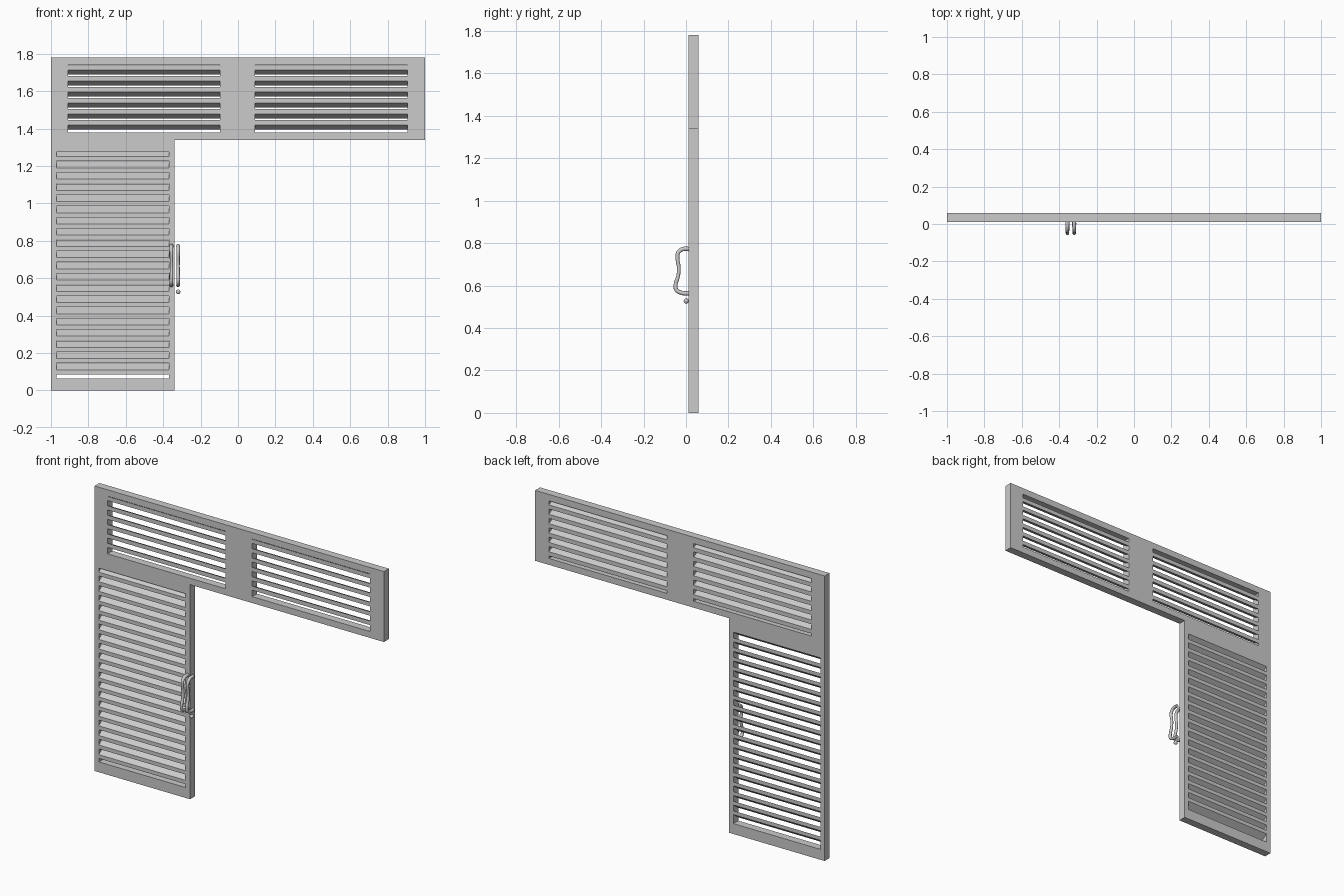
import bpy, bmesh, math
from mathutils import Vector

if "Cube" in bpy.data.objects:
    bpy.data.objects.remove(bpy.data.objects["Cube"])

FRONT, BACK = 0.012, 0.06

def material(name, c):
    m = bpy.data.materials.new(name)
    m.diffuse_color = (c[0], c[1], c[2], 1)
    m.use_nodes = True
    m.node_tree.nodes["Principled BSDF"].inputs["Base Color"].default_value = m.diffuse_color
    return m

GREY = material("light grey", (0.6, 0.6, 0.6))

def finish(bm, name):
    bmesh.ops.remove_doubles(bm, verts=bm.verts, dist=1e-5)
    bmesh.ops.recalc_face_normals(bm, faces=bm.faces)
    me = bpy.data.meshes.new(name)
    bm.to_mesh(me)
    bm.free()
    ob = bpy.data.objects.new(name, me)
    bpy.context.collection.objects.link(ob)
    me.materials.append(GREY)
    return ob

# Openings: x0, x1, z0, z1
DOOR = (-0.97, -0.37, 0.065, 1.275)
VENTS = [(-0.91, -0.095, 1.38, 1.74), (0.09, 0.905, 1.38, 1.74)]

# L-shaped frame, made as a grid of solid and empty cells
def frame():
    xs = [-1, -0.97, -0.91, -0.37, -0.34, -0.095, 0.09, 0.905, 1]
    zs = [0, 0.065, 1.275, 1.34, 1.38, 1.74, 1.78]

    def solid(i, j):
        if not (0 <= i < len(xs) - 1 and 0 <= j < len(zs) - 1):
            return False
        x, z = (xs[i] + xs[i + 1]) / 2, (zs[j] + zs[j + 1]) / 2
        if x > -0.34 and z < 1.34:
            return False
        return not any(a < x < b and c < z < d for a, b, c, d in [DOOR] + VENTS)

    bm = bmesh.new()

    def quad(*pts):
        bm.faces.new([bm.verts.new(p) for p in pts])

    for i in range(len(xs) - 1):
        for j in range(len(zs) - 1):
            if not solid(i, j):
                continue
            a, b, c, d = xs[i], xs[i + 1], zs[j], zs[j + 1]
            for y in (FRONT, BACK):
                quad((a, y, c), (b, y, c), (b, y, d), (a, y, d))
            for x, n in ((a, i - 1), (b, i + 1)):
                if not solid(n, j):
                    quad((x, FRONT, c), (x, BACK, c), (x, BACK, d), (x, FRONT, d))
            for z, n in ((c, j - 1), (d, j + 1)):
                if not solid(i, n):
                    quad((a, FRONT, z), (b, FRONT, z), (b, BACK, z), (a, BACK, z))
    return finish(bm, "door_and_transom_frame")

frame()

# Slanted slats with upright front and back edges
def slats(name, x0, x1, z0, pitch, count, thick, rise):
    bm = bmesh.new()
    for k in range(count):
        z = z0 + k * pitch
        prof = [(FRONT, z), (FRONT, z + thick), (BACK, z + thick + rise), (BACK, z + rise)]
        l = [bm.verts.new((x0, y, h)) for y, h in prof]
        r = [bm.verts.new((x1, y, h)) for y, h in prof]
        bm.faces.new(l)
        bm.faces.new(r[::-1])
        for n in range(4):
            m = (n + 1) % 4
            bm.faces.new((l[n], r[n], r[m], l[m]))
    return finish(bm, name)

slats("door_slats", DOOR[0], DOOR[1], 0.086, 0.06, 20, 0.024, 0.035)
for side, v in zip(("left", "right"), VENTS):
    slats(side + "_vent_slats", v[0], v[1], 1.42, 0.0585, 6, 0.026, -0.024)

# Wavy pull handles swept along a smooth path
def handle(name, x):
    pts = [(0.014, 0.772), (-0.015, 0.772), (-0.037, 0.755), (-0.040, 0.725), (-0.034, 0.685),
           (-0.037, 0.645), (-0.048, 0.610), (-0.046, 0.580), (-0.020, 0.565), (0.014, 0.563)]
    p = [Vector((x, y, z)) for y, z in pts]
    path = []
    for i in range(len(p) - 1):
        a, b, c, d = p[max(i - 1, 0)], p[i], p[i + 1], p[min(i + 2, len(p) - 1)]
        for s in range(4):
            t = s / 4
            path.append(0.5 * (2 * b + (c - a) * t + (2 * a - 5 * b + 4 * c - d) * t ** 2
                               + (3 * b - a - 3 * c + d) * t ** 3))
    path.append(p[-1])
    bm = bmesh.new()
    rings, n, last = [], 12, len(path) - 1
    for i, q in enumerate(path):
        tan = (path[min(i + 1, last)] - path[max(i - 1, 0)]).normalized()
        side = Vector((1, 0, 0))
        up = tan.cross(side)
        r = 0.0085 + 0.002 * abs(2 * i / last - 1)
        rings.append([bm.verts.new(q + r * (math.cos(2 * math.pi * k / n) * side
                      + math.sin(2 * math.pi * k / n) * up)) for k in range(n)])
    for a, b in zip(rings, rings[1:]):
        for k in range(n):
            m = (k + 1) % n
            bm.faces.new((a[k], a[m], b[m], b[k]))
    bm.faces.new(rings[0])
    bm.faces.new(rings[-1])
    return finish(bm, name)

smooth = [handle("door_handle", -0.356), handle("outer_handle", -0.32)]

# Small lock knob under the outer handle
bm = bmesh.new()
bmesh.ops.create_uvsphere(bm, u_segments=16, v_segments=10, radius=0.012)
bmesh.ops.translate(bm, verts=bm.verts, vec=(-0.32, 0.001, 0.527))
smooth.append(finish(bm, "lock_knob"))

for ob in smooth:
    ob.select_set(True)
bpy.context.view_layer.objects.active = smooth[0]
bpy.ops.object.shade_smooth_by_angle(angle=math.radians(40))
